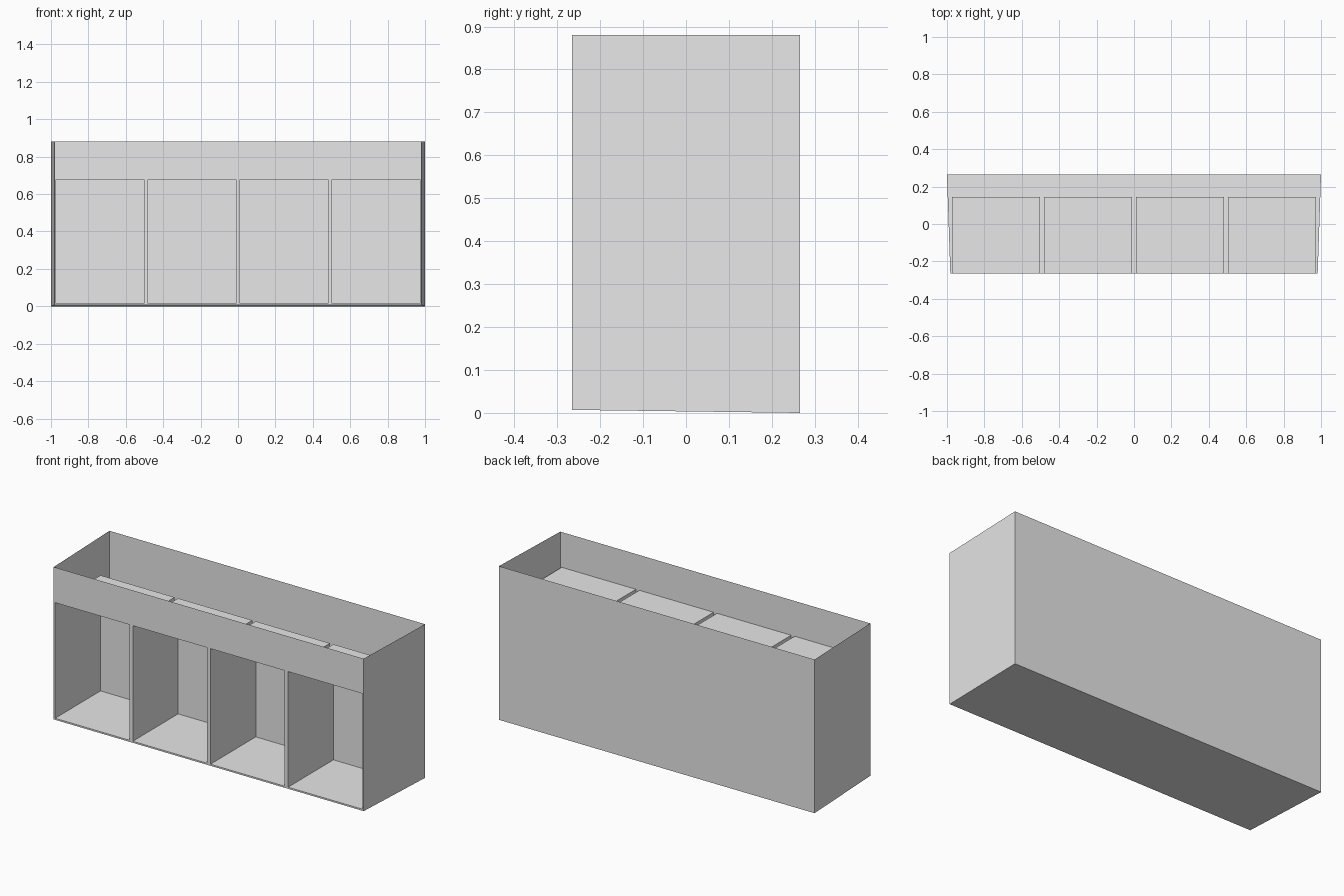
import bpy
import bmesh

cube = bpy.data.objects.get("Cube")
if cube:
    bpy.data.objects.remove(cube, do_unlink=True)

grey = bpy.data.materials.new("plain grey")
grey.use_nodes = True
grey.diffuse_color = (0.8, 0.8, 0.8, 1)
grey.node_tree.nodes["Principled BSDF"].inputs["Base Color"].default_value = (0.8, 0.8, 0.8, 1)

FRONT, BACK, TOP = -0.265, 0.265, 0.88
HALF_FRONT, HALF_BACK = 0.982, 1.0
SILL, LINTEL, BAY_BACK = 0.016, 0.678, 0.145
BAY_WIDTH, BAY_STEP = 0.47, 0.492
BOTTOM_FRONT = 0.007
bays = [(c - BAY_WIDTH / 2, c + BAY_WIDTH / 2)
        for c in [(i - 1.5) * BAY_STEP for i in range(4)]]


def sheet_object(name, quads):
    """Make a thin sheet object from a list of four-cornered faces."""
    bm = bmesh.new()
    for corners in quads:
        bm.faces.new([bm.verts.new(c) for c in corners])
    bmesh.ops.remove_doubles(bm, verts=bm.verts, dist=0.0001)
    mesh = bpy.data.meshes.new(name)
    bm.to_mesh(mesh)
    bm.free()
    mesh.materials.append(grey)
    obj = bpy.data.objects.new(name, mesh)
    bpy.context.collection.objects.link(obj)
    return obj


def front_rect(x0, x1, z0, z1):
    return [(x0, FRONT, z0), (x1, FRONT, z0), (x1, FRONT, z1), (x0, FRONT, z1)]


# Outer shell: tapered sides, back and sloping base, open at the top
fl, fr = (-HALF_FRONT, FRONT), (HALF_FRONT, FRONT)
bl, br = (-HALF_BACK, BACK), (HALF_BACK, BACK)


def wall(a, b, za, zb):
    return [(*a, za), (*b, zb), (*b, TOP), (*a, TOP)]


sheet_object("outer_shell", [
    wall(fr, br, BOTTOM_FRONT, 0),
    wall(br, bl, 0, 0),
    wall(bl, fl, 0, BOTTOM_FRONT),
    [(*fl, BOTTOM_FRONT), (*bl, 0), (*br, 0), (*fr, BOTTOM_FRONT)],
])

# Front frame: upper panel, bottom rail and the uprights between bays
edges = [-HALF_FRONT] + [x for bay in bays for x in bay] + [HALF_FRONT]
uprights = [front_rect(edges[i], edges[i + 1], SILL, LINTEL)
            for i in range(0, len(edges), 2)]
sheet_object("front_frame", uprights + [
    front_rect(-HALF_FRONT, HALF_FRONT, LINTEL, TOP),
    front_rect(-HALF_FRONT, HALF_FRONT, BOTTOM_FRONT, SILL),
])

# Four separate storage bays, open at the front
for number, (x0, x1) in enumerate(bays, 1):
    ring = [(x0, SILL), (x1, SILL), (x1, LINTEL), (x0, LINTEL)]
    faces = [[(x, BAY_BACK, z) for x, z in ring]]
    for (xa, za), (xb, zb) in zip(ring, ring[1:] + ring[:1]):
        faces.append([(xa, FRONT, za), (xb, FRONT, zb),
                      (xb, BAY_BACK, zb), (xa, BAY_BACK, za)])
    sheet_object(f"storage_bay_{number}", faces)
